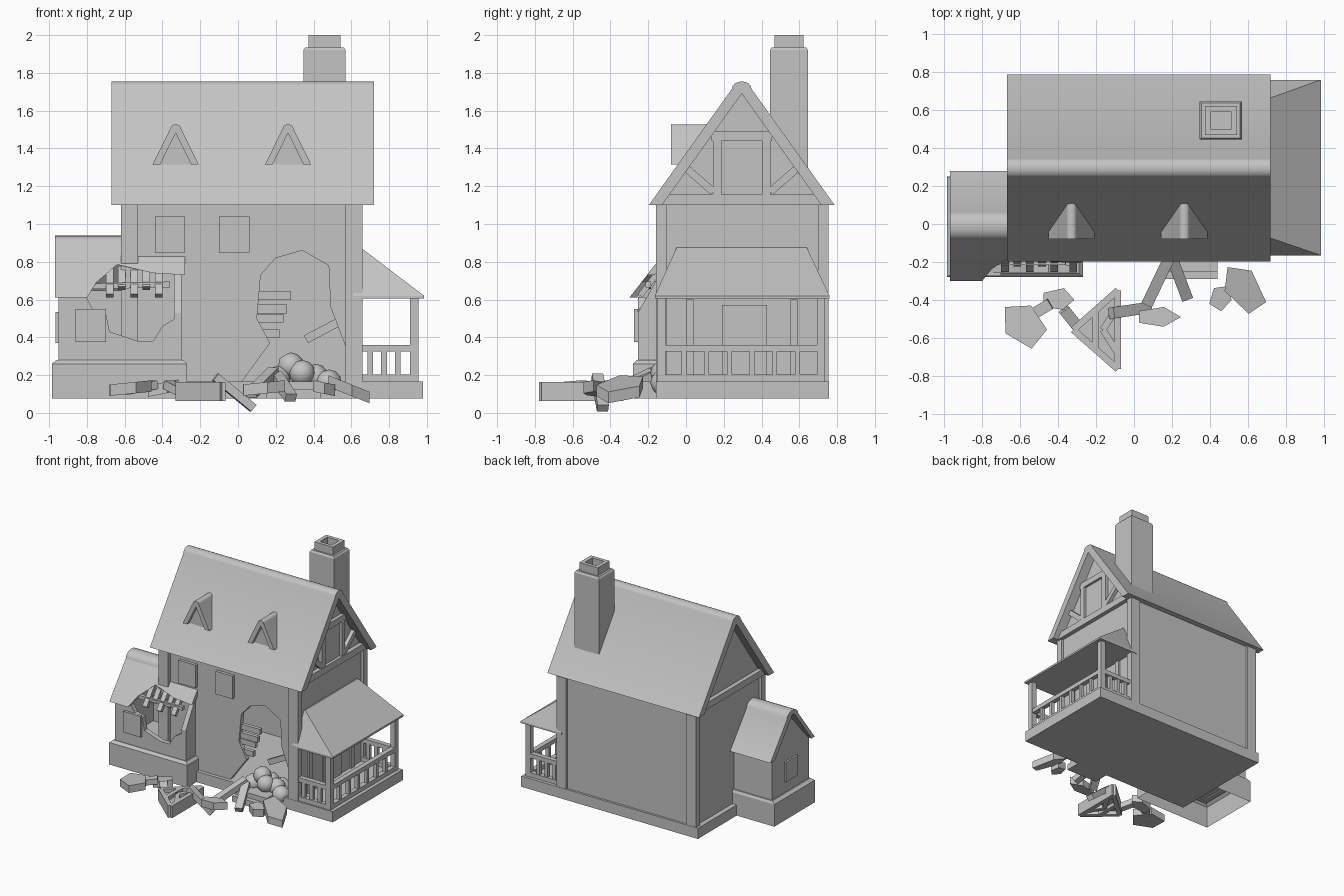
import bpy, bmesh, math, random
from mathutils import Vector

old_cube = bpy.data.objects.get("Cube")
if old_cube:
    bpy.data.objects.remove(old_cube, do_unlink=True)

grey = bpy.data.materials.new("plain grey")
grey.use_nodes = True
grey.diffuse_color = (.55, .55, .55, 1)
grey.node_tree.nodes["Principled BSDF"].inputs["Base Color"].default_value = grey.diffuse_color

# Shared levels and wall planes of the house
GROUND, FLOOR, EAVE, RIDGE_Y = .077, .165, 1.1, .295
LEFT, RIGHT, FRONT, BACK = -.6, .64, -.13, .74
ANNEX_LEFT, ANNEX_RIGHT, ANNEX_FRONT, ANNEX_BACK = -.95, -.3, -.255, .23
ANNEX_FLOOR, ANNEX_EAVE = .27, .61


def finish(name, bm, smooth):
    bmesh.ops.recalc_face_normals(bm, faces=bm.faces)
    mesh = bpy.data.meshes.new(name)
    bm.to_mesh(mesh)
    bm.free()
    mesh.materials.append(grey)
    part = bpy.data.objects.new(name, mesh)
    bpy.context.collection.objects.link(part)
    if smooth:
        bpy.ops.object.select_all(action='DESELECT')
        part.select_set(True)
        bpy.context.view_layer.objects.active = part
        bpy.ops.object.shade_smooth_by_angle(angle=math.radians(35))


def loft(name, rings, smooth=False, bottom=True):
    """Skin a row of matching outlines and cap both ends."""
    bm = bmesh.new()
    rings = [[bm.verts.new(point) for point in ring] for ring in rings]
    bm.faces.new(rings[-1])
    if bottom:
        bm.faces.new(rings[0][::-1])
    for low, high in zip(rings, rings[1:]):
        for i in range(len(low)):
            bm.faces.new((low[i - 1], low[i], high[i], high[i - 1]))
    finish(name, bm, smooth)


def prism(name, outline, axis, span, smooth=False):
    place = {'x': lambda a, b, t: (t, a, b), 'y': lambda a, b, t: (a, t, b)}[axis]
    loft(name, [[place(a, b, t) for a, b in outline] for t in span], smooth)


def rect(x, y, z):
    return [(x[0], y[0], z), (x[1], y[0], z), (x[1], y[1], z), (x[0], y[1], z)]


def box(name, x, y, z):
    loft(name, [rect(x, y, level) for level in z])


def about(centre, half):
    return centre - half, centre + half


def beam(name, start, end, width, height):
    start, end = Vector(start), Vector(end)
    along = (end - start).normalized()
    side = along.cross(Vector((0, 0, 1))).normalized()
    up = side.cross(along) * height / 2
    side *= width / 2
    section = (-side - up, side - up, side + up, up - side)
    loft(name, [[base + corner for corner in section] for base in (start, end)])


def roof_outline(mid, half, eave, cap_half, cap_base, cap_rise, thick):
    """Hollow chevron with a rounded ridge cap."""
    slope = (cap_base - eave) / (half - cap_half)
    angles = [math.pi * (1 - i / 8) for i in range(9)]
    cap = [(mid + cap_half * math.cos(a), cap_base + cap_rise * math.sin(a)) for a in angles]
    inner = half - thick
    return ([(mid - half, eave)] + cap + [(mid + half, eave), (mid + inner, eave),
            (mid, eave + inner * slope), (mid - inner, eave)])


# Foundations
box("main_foundation", (LEFT - .04, .98), (FRONT - .03, BACK + .018), (GROUND, FLOOR))
annex_base = rect((-.985, -.27), (-.28, .25), GROUND), rect((-.985, -.27), (-.28, .25), .26)
loft("annex_foundation", [*annex_base, rect((-.96, -.29), (-.26, .24), .28)], bottom=False)

# Main walls, with the front one broken open
breach = [(.02, FLOOR), (.17, .37), (.1, .5), (.12, .73), (.2, .82), (.34, .86), (.48, .78), (.49, .56), (.57, .35),
          (.57, FLOOR)]
prism("front_wall", [(LEFT, FLOOR), *breach, (RIGHT, FLOOR), (RIGHT, EAVE), (LEFT, EAVE)], 'y', (FRONT, FRONT + .04))
box("back_wall", (LEFT, RIGHT), (BACK - .04, BACK), (FLOOR, EAVE))
gable = [(FRONT, FLOOR), (BACK, FLOOR), (BACK, EAVE), (RIDGE_Y, 1.7), (FRONT, EAVE)]
prism("left_wall", gable, 'x', (LEFT, LEFT + .04))
prism("right_wall", gable, 'x', (RIGHT - .04, RIGHT))
for x in (LEFT + .025, RIGHT - .025):
    for y in (FRONT, BACK - .013):
        box("corner_post", about(x, .045), about(y, .028), (FLOOR, EAVE))
for x in (LEFT, RIGHT):
    box("gable_sill", about(x, .035), (FRONT - .02, BACK), (EAVE, EAVE + .055))
for x in (-.36, -.02):
    box("front_window", about(x, .08), (FRONT - .025, FRONT), (.85, 1.04))

# Main roof and dormers
main_outline = roof_outline(RIDGE_Y, .492, EAVE, .052, 1.715, .04, .07)
prism("main_roof", main_outline, 'x', (-.67, .72), True)
for x in (-.33, .265):
    dormer_outline = roof_outline(x, .122, 1.315, .026, 1.51, .017, .04)
    prism("dormer", dormer_outline, 'y', (-.08, .12), True)
    prism("dormer_panel", [(x - .1, 1.315), (x + .1, 1.315), (x, 1.5)], 'y', (-.05, .1))

# Timber frame on the right gable
frame_x = RIGHT + .01
box("gable_window", (RIGHT, frame_x), about(RIDGE_Y, .107), (EAVE, 1.44))
box("collar_beam", about(frame_x, .02), about(RIDGE_Y, .16), (1.44, 1.49))
for side in (-1, 1):
    box("gable_post", about(frame_x, .02), about(RIDGE_Y + side * .13, .022), (EAVE, 1.46))
    beam("gable_brace", (frame_x, RIDGE_Y + side * .15, 1.17), (frame_x, RIDGE_Y + side * .3, 1.3), .04, .04)

# Chimney with an open flue
flue_steps = (.112, 1.2), (.112, 1.92), (.102, 1.935), (.085, 1.935), (.085, 2), (.053, 2), (.053, 1.94)
loft("chimney", [rect(about(.458, half), about(.545, half * .9), z) for half, z in flue_steps])

# Annex walls, with the front one broken open
notch = [(ANNEX_RIGHT, .52), (-.4, .46), (-.45, .38), (-.53, .38), (-.68, .43), (-.7, .53), (-.77, .55),
         (-.8, ANNEX_EAVE)]
prism("annex_front_wall", [(ANNEX_LEFT, ANNEX_FLOOR), (ANNEX_RIGHT, ANNEX_FLOOR), *notch, (ANNEX_LEFT, ANNEX_EAVE)],
      'y', (ANNEX_FRONT, ANNEX_FRONT + .04))
prism("annex_left_wall", [(ANNEX_FRONT, ANNEX_FLOOR), (ANNEX_BACK, ANNEX_FLOOR), (ANNEX_BACK, ANNEX_EAVE),
                          (-.01, .88), (ANNEX_FRONT, ANNEX_EAVE)], 'x', (ANNEX_LEFT, ANNEX_LEFT + .04))
box("annex_back_wall", (ANNEX_LEFT, LEFT), (ANNEX_BACK - .04, ANNEX_BACK), (ANNEX_FLOOR, ANNEX_EAVE + .04))
prism("annex_right_wall", [(ANNEX_FRONT, ANNEX_FLOOR), (FRONT, ANNEX_FLOOR), (FRONT, .75), (ANNEX_FRONT, .53)],
      'x', (ANNEX_RIGHT - .04, ANNEX_RIGHT))
box("annex_front_window", about(-.78, .08), (ANNEX_FRONT - .02, ANNEX_FRONT), (.375, .55))
box("annex_left_window", (ANNEX_LEFT - .015, ANNEX_LEFT), about(-.01, .08), (.37, .535))

# Annex roof: sound ridge and back slope, torn front slope
annex_outline = roof_outline(-.01, .29, ANNEX_EAVE, .075, .885, .055, .06)
prism("annex_roof_back", annex_outline[1:-1], 'x', (-.97, LEFT + .02), True)
torn = [(-.97, ANNEX_EAVE), (-.8, ANNEX_EAVE), (-.75, .69), (-.64, .785), (-.45, .74), (-.28, .73),
        (-.28, .9), (-.97, .9)]
slope = [Vector((x, -.3 + (z - ANNEX_EAVE) * .78, z)) for x, z in torn]
loft("annex_roof_front", [[point + Vector((0, .04, 0)) for point in slope], slope])
for i in range(5):
    x, z = -.68 + i * .065, .62 + i % 2 * .04
    beam("annex_rafter", (x, -.25 + (z - ANNEX_EAVE) * .78, z), (x, FRONT, .77), .04, .03)
beam("annex_purlin", (-.78, -.2, .67), (-.36, -.2, .68), .03, .03)

# Porch roof
porch_y = FRONT - .035, BACK + .02
porch_eave = [rect((RIGHT - .03, .985), porch_y, z) for z in (.605, .62)]
loft("porch_roof", [*porch_eave, rect((RIGHT - .03, RIGHT + .01), about(RIDGE_Y, .345), .875)])

# Porch posts and railings
rail_x = .933
for y in (FRONT, BACK - .025):
    box("porch_post", about(rail_x, .022), about(y, .022), (FLOOR, .61))
    for z in (.185, .342):
        beam("porch_side_rail", (RIGHT, y, z), (rail_x, y, z), .04, .036)
    for i in range(3):
        box("porch_side_baluster", about(.7 + i * .073, .015), about(y, .015), (FLOOR, .34))
for z in (.185, .342):
    beam("porch_front_rail", (rail_x, FRONT, z), (rail_x, BACK - .025, z), .04, .036)
for i in range(1, 7):
    box("porch_front_baluster", about(rail_x, .015), about(FRONT + i * .12, .013), (FLOOR, .34))
box("porch_door", (RIGHT, RIGHT + .01), about(.31, .12), (FLOOR, .57))
for y in (.02, .57):
    box("porch_wall_stud", (RIGHT, RIGHT + .015), about(y, .02), (FLOOR, .6))

# Splintered boards inside the breach
for i, z in enumerate((.42, .5, .55, .62)):
    beam("broken_board", (.1, -.1, z), (.22 + i * .02, -.1, z), .03, .045)
beam("broken_brace", (.36, -.1, .39), (.55, -.1, .49), .03, .045)

# Rubble heap in the breach
for x, y, z in ((.21, -.1, .18), (.28, -.08, .25), (.34, -.12, .21), (.41, -.08, .19), (.48, -.12, .16),
                (.3, 0, .18), (.4, 0, .16)):
    bm = bmesh.new()
    bmesh.ops.create_icosphere(bm, subdivisions=2, radius=.07)
    bmesh.ops.translate(bm, verts=bm.verts, vec=(x, y, z))
    finish("rubble_stone", bm, True)

# Fallen boards and beams
box("fallen_step_low", (.15, .44), (-.29, FRONT), (GROUND, .125))
box("fallen_step_high", (.15, .44), (-.25, FRONT), (GROUND, FLOOR))
for start, end in (((.19, -.17, .22), (.07, -.42, .1)), ((.2, -.18, .2), (.28, -.39, .08)),
                   ((-.12, -.47, .19), (.08, -.44, .025)), ((-.59, -.51, .12), (-.44, -.42, .15)),
                   ((-.37, -.45, .15), (-.29, -.55, .11))):
    beam("fallen_beam", start, end, .06, .045)

# Fallen masonry: tilted irregular slabs
random.seed(4)
for x, y, long, wide, turn, tilt in ((-.58, -.53, .15, .12, 2.4, .1), (-.4, -.4, .09, .06, 0, .2),
                                     (.12, -.49, .13, .06, 0, .1), (.46, -.39, .07, .06, 1, -.2),
                                     (.575, -.34, .15, .09, 2.2, -.4)):
    low = []
    for i in range(5):
        angle, reach = i * math.tau / 5, random.uniform(.85, 1.1)
        a, b = long * reach * math.cos(angle), wide * reach * math.sin(angle)
        across = a * math.cos(turn) - b * math.sin(turn)
        low.append(Vector((x + across, y + a * math.sin(turn) + b * math.cos(turn), .1 + across * tilt)))
    loft("fallen_masonry", [low, [point + Vector((0, 0, .06)) for point in low]])

# Fallen gable frame
tip, near, far = Vector((-.32, -.558, .113)), Vector((-.085, -.765, .113)), Vector((-.085, -.35, .113))
middle = (tip + near + far) / 3
for start, end in ((tip, near), (near, far), (far, tip), (middle, near.lerp(far, .2)), (middle, near.lerp(far, .8)),
                   (tip.lerp(near, .5), tip.lerp(far, .5))):
    beam("fallen_gable_beam", start, end, .035, .1)
lift = Vector((0, 0, .02))
loft("fallen_gable_panel", [[p - lift for p in (tip, near, far)], [p + lift for p in (tip, near, far)]])
